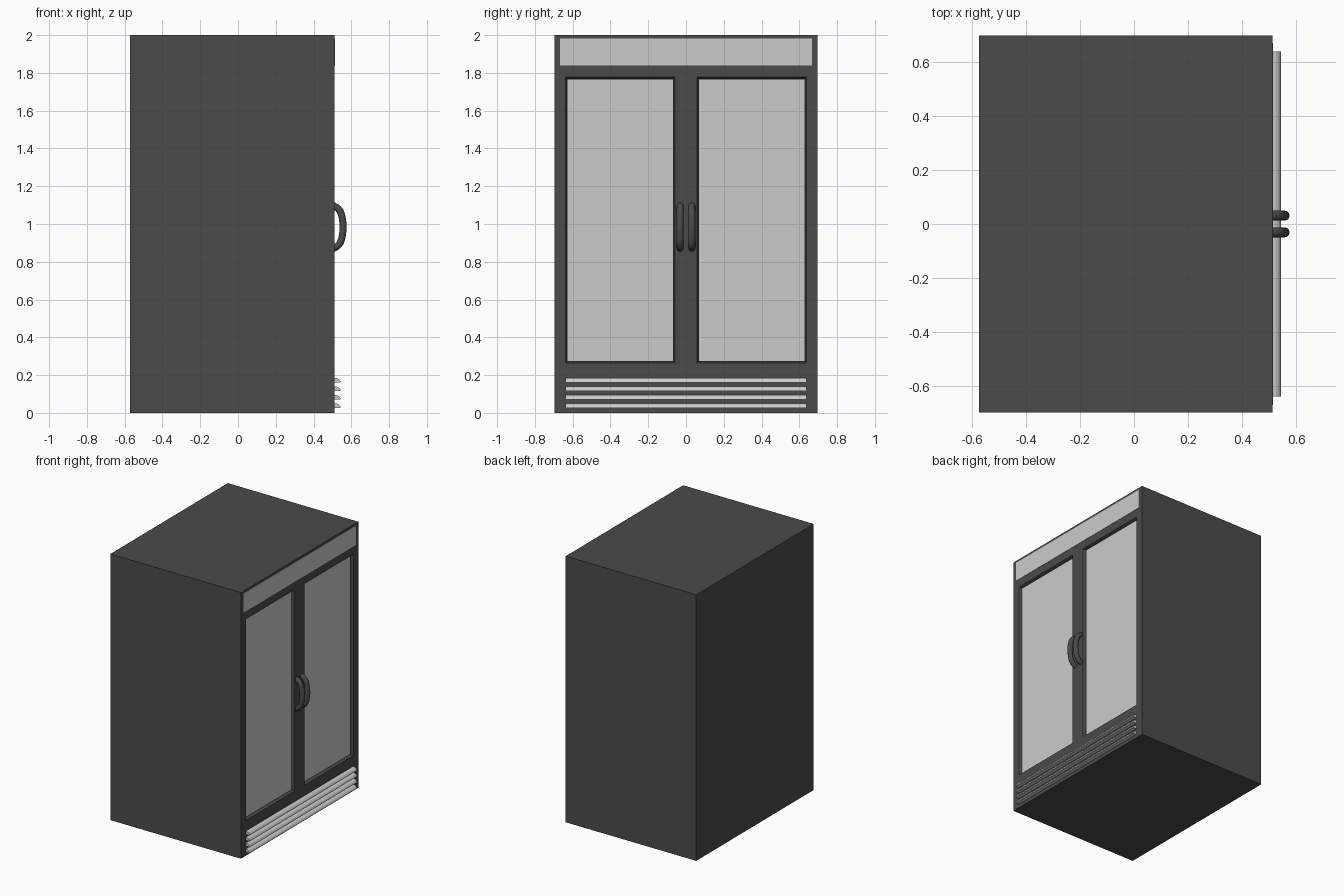
import bpy, bmesh, math

if "Cube" in bpy.data.objects:
    bpy.data.objects.remove(bpy.data.objects["Cube"])

FRONT, BACK, HALF_W, H = 0.512, -0.573, 0.697, 2.0
DOOR_Z = (0.264, 1.777)
DOOR_Y = (0.058, 0.639)
BEVEL, DEPTH = 0.012, 0.02


def material(name, v):
    m = bpy.data.materials.new(name)
    m.diffuse_color = (v, v, v, 1)
    m.use_nodes = True
    m.node_tree.nodes["Principled BSDF"].inputs["Base Color"].default_value = m.diffuse_color
    return m


dark = material("dark_metal", 0.07)
light = material("light_grey", 0.6)


def add_object(name, bm, mat):
    bmesh.ops.recalc_face_normals(bm, faces=bm.faces)
    me = bpy.data.meshes.new(name)
    bm.to_mesh(me)
    bm.free()
    me.materials.append(mat)
    ob = bpy.data.objects.new(name, me)
    bpy.context.collection.objects.link(ob)
    return ob


def box_bm(x, y, z):
    bm = bmesh.new()
    bmesh.ops.create_cube(bm, size=1)
    for v in bm.verts:
        for i, r in enumerate((x, y, z)):
            v.co[i] = r[0] if v.co[i] < 0 else r[1]
    return bm


def smooth(ob):
    bpy.ops.object.select_all(action='DESELECT')
    ob.select_set(True)
    bpy.context.view_layer.objects.active = ob
    bpy.ops.object.shade_smooth_by_angle(angle=math.radians(40))


# Cabinet: a box whose front is sliced up and sunk at the two doors
bm = box_bm((BACK, FRONT), (-HALF_W, HALF_W), (0, H))
cuts = [((0, s * y, 0), (0, 1, 0)) for s in (-1, 1) for y in DOOR_Y]
cuts += [((0, 0, z), (0, 0, 1)) for z in DOOR_Z]
for co, no in cuts:
    bmesh.ops.bisect_plane(bm, geom=bm.verts[:] + bm.edges[:] + bm.faces[:],
                           plane_co=co, plane_no=no)
bm.normal_update()
doors = []
for f in bm.faces:
    c = f.calc_center_median()
    if (f.normal.x > 0.9 and DOOR_Y[0] < abs(c.y) < DOOR_Y[1]
            and DOOR_Z[0] < c.z < DOOR_Z[1]):
        doors.append(f)
bmesh.ops.inset_individual(bm, faces=doors, thickness=BEVEL, depth=-DEPTH)
add_object("cabinet", bm, dark)

# Header panel
add_object("header_panel", box_bm((FRONT - 0.01, FRONT + 0.002),
                                  (-0.668, 0.668), (1.838, 1.983)), light)

for side, s in (("left", -1), ("right", 1)):
    # Door glass lying at the bottom of each recess
    ys = sorted((s * (DOOR_Y[0] + BEVEL), s * (DOOR_Y[1] - BEVEL)))
    zs = (DOOR_Z[0] + BEVEL, DOOR_Z[1] - BEVEL)
    add_object(side + "_door_glass",
               box_bm((FRONT - DEPTH - 0.005, FRONT - DEPTH + 0.001), ys, zs), light)

    # Bowed tube handle
    cu = bpy.data.curves.new(side + "_handle", 'CURVE')
    cu.dimensions = '3D'
    cu.bevel_depth = 0.0185
    cu.bevel_resolution = 4
    cu.resolution_u = 8
    cu.use_fill_caps = True
    sp = cu.splines.new('BEZIER')
    path = [(0.500, 0.116), (0.534, 0.093), (0.552, 0.045),
            (0.552, -0.045), (0.534, -0.093), (0.500, -0.116)]
    sp.bezier_points.add(len(path) - 1)
    for p, (x, z) in zip(sp.bezier_points, path):
        p.co = (x, s * 0.031, 0.984 + z)
        p.handle_left_type = p.handle_right_type = 'AUTO'
    cu.materials.append(dark)
    ob = bpy.data.objects.new(side + "_handle", cu)
    bpy.context.collection.objects.link(ob)
    bpy.ops.object.select_all(action='DESELECT')
    ob.select_set(True)
    bpy.context.view_layer.objects.active = ob
    bpy.ops.object.convert(target='MESH')
    smooth(bpy.context.view_layer.objects.active)

# Grille: four quarter-round slats with flat undersides
for i in range(4):
    z0 = 0.026 + i * 0.0447
    prof = [(FRONT - 0.005, z0)]
    for k in range(9):
        a = math.pi / 2 * k / 8
        prof.append((FRONT + 0.031 * math.cos(a), z0 + 0.025 * math.sin(a)))
    prof.append((FRONT - 0.005, z0 + 0.025))
    bm = bmesh.new()
    face = bm.faces.new([bm.verts.new((x, -0.638, z)) for x, z in prof])
    ext = bmesh.ops.extrude_face_region(bm, geom=[face])["geom"]
    bmesh.ops.translate(bm, vec=(0, 1.276, 0),
                        verts=[g for g in ext if isinstance(g, bmesh.types.BMVert)])
    smooth(add_object("grille_slat_%d" % (i + 1), bm, light))
